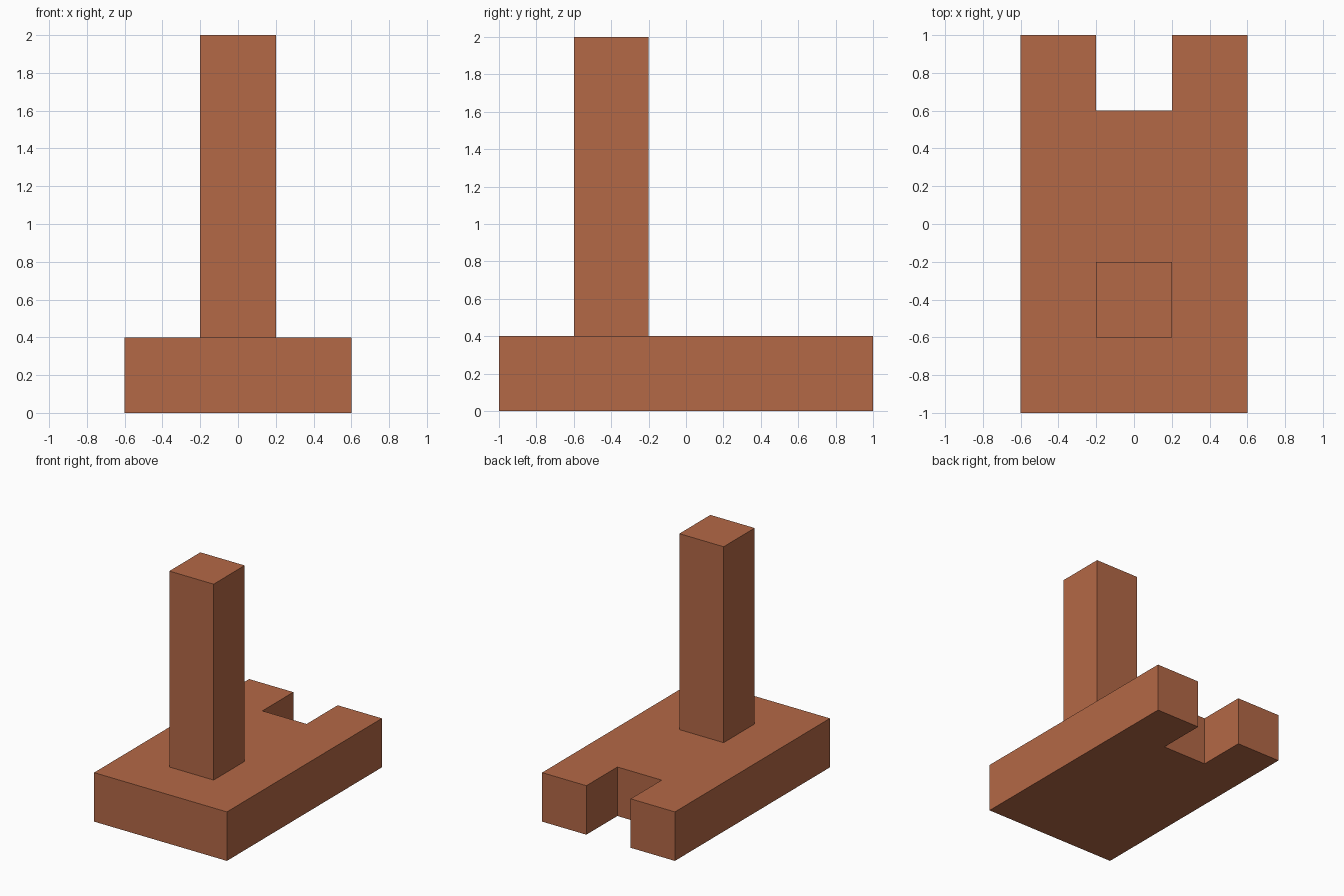
import bpy
import bmesh

if "Cube" in bpy.data.objects:
    bpy.data.objects.remove(bpy.data.objects["Cube"])

clay = bpy.data.materials.new("terracotta")
clay.diffuse_color = (0.456, 0.138, 0.061, 1.0)
clay.use_nodes = True
clay.node_tree.nodes["Principled BSDF"].inputs["Base Color"].default_value = clay.diffuse_color


def prism(name, outline, z0, z1):
    """Extrude a counter-clockwise xy outline from z0 up to z1."""
    bm = bmesh.new()
    base = bm.faces.new([bm.verts.new((x, y, z0)) for x, y in outline])
    ext = bmesh.ops.extrude_face_region(bm, geom=[base], use_keep_orig=True)
    top = [v for v in ext["geom"] if isinstance(v, bmesh.types.BMVert)]
    bmesh.ops.translate(bm, verts=top, vec=(0, 0, z1 - z0))
    bmesh.ops.recalc_face_normals(bm, faces=bm.faces[:])
    mesh = bpy.data.meshes.new(name)
    bm.to_mesh(mesh)
    bm.free()
    mesh.materials.append(clay)
    obj = bpy.data.objects.new(name, mesh)
    bpy.context.collection.objects.link(obj)
    return obj


# Base slab with a square notch cut through the back edge
prism("base", [(-0.6, -1), (0.6, -1), (0.6, 1), (0.2, 1),
               (0.2, 0.6), (-0.2, 0.6), (-0.2, 1), (-0.6, 1)], 0, 0.4)

# Square post standing toward the front
prism("post", [(-0.2, -0.6), (0.2, -0.6), (0.2, -0.2), (-0.2, -0.2)], 0.4, 2)
